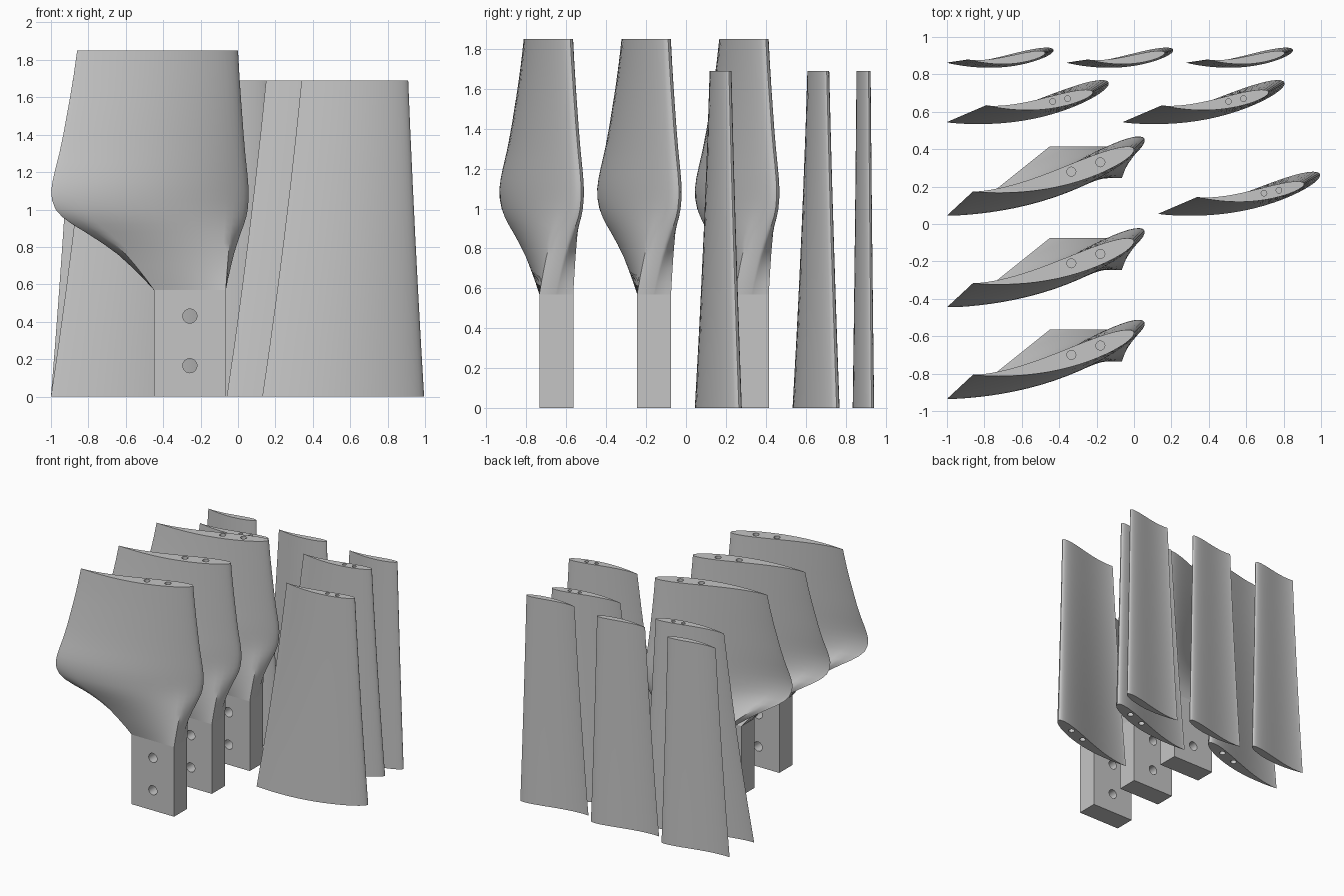
import bpy, bmesh, math
from mathutils import Vector, Matrix

if "Cube" in bpy.data.objects:
    bpy.data.objects.remove(bpy.data.objects["Cube"], do_unlink=True)

grey = bpy.data.materials.new("plain_grey")
grey.use_nodes = True
grey.diffuse_color = (0.56, 0.56, 0.56, 1)
grey.node_tree.nodes["Principled BSDF"].inputs["Base Color"].default_value = (0.56, 0.56, 0.56, 1)

# Chordwise stations, 0 = trailing edge, 1 = leading edge
STEPS = 24
STATIONS = [(1 - math.cos(math.pi * i / STEPS)) / 2 for i in range(STEPS + 1)]
CORNER = STATIONS[5]
LOOP = [(t, 1) for t in STATIONS] + [(t, -1) for t in STATIONS[-2:0:-1]]


def airfoil(trail, lead):
    """Cambered airfoil loop between a trailing and a leading point."""
    trail, chord = Vector(trail), Vector(lead) - Vector(trail)
    normal = Vector((-chord.y, chord.x))
    pts = []
    for t, side in LOOP:
        s = 1 - t
        half = 0.6 * (0.2969 * math.sqrt(s) - 0.126 * s - 0.3516 * s**2
                      + 0.2843 * s**3 - 0.1036 * s**4) * (1 - 0.5 * s**3)
        if t == 0:
            half = 0
        camber = -0.055 * math.sin(math.pi * t**0.8)
        pts.append(trail + chord * t + normal * (camber + side * half))
    return pts


def rectangle(x0, x1, y0, y1):
    """Rectangle loop with the same point order as the airfoil."""
    pts = []
    for t, side in LOOP:
        u = min(max((t - CORNER) / (1 - 2 * CORNER), 0), 1)
        v = side * min(min(t, 1 - t) / CORNER, 1)
        pts.append(Vector((x0 + (x1 - x0) * u, (y0 + y1) / 2 + v * (y1 - y0) / 2)))
    return pts


def morph(a, b, f):
    return [p.lerp(q, f) for p, q in zip(a, b)]


def finish(name, bm):
    bmesh.ops.recalc_face_normals(bm, faces=bm.faces)
    mesh = bpy.data.meshes.new(name)
    bm.to_mesh(mesh)
    bm.free()
    mesh.materials.append(grey)
    obj = bpy.data.objects.new(name, mesh)
    bpy.context.collection.objects.link(obj)
    return obj


def loft(name, sections):
    """Skin a list of (height, loop) sections and cap both ends."""
    bm = bmesh.new()
    rings = [[bm.verts.new((p.x, p.y, z)) for p in loop] for z, loop in sections]
    n = len(LOOP)
    for low, high in zip(rings, rings[1:]):
        for i in range(n):
            j = (i + 1) % n
            bm.faces.new((low[i], low[j], high[j], high[i]))
    bm.faces.new(rings[0][::-1])
    bm.faces.new(rings[-1])
    return finish(name, bm)


def select_only(obj):
    bpy.ops.object.select_all(action='DESELECT')
    obj.select_set(True)
    bpy.context.view_layer.objects.active = obj


def drill(obj, centre, radius, length, axis='Z'):
    """Cut a round hole, then throw the cutter away."""
    bm = bmesh.new()
    turn = Matrix.Rotation(math.pi / 2, 4, 'X') if axis == 'Y' else Matrix()
    bmesh.ops.create_cone(bm, cap_ends=True, segments=24, radius1=radius, radius2=radius,
                          depth=length, matrix=Matrix.Translation(centre) @ turn)
    cutter = finish("hole_cutter", bm)
    cutter.hide_render = True
    select_only(obj)
    mod = obj.modifiers.new("hole", 'BOOLEAN')
    mod.operation = 'DIFFERENCE'
    mod.solver = 'EXACT'
    mod.object = cutter
    bpy.ops.object.modifier_apply(modifier=mod.name)
    bpy.data.objects.remove(cutter, do_unlink=True)


def repeat(obj, offsets):
    """Smooth the part and place its copies."""
    select_only(obj)
    bpy.ops.object.shade_smooth_by_angle(angle=math.radians(35))
    for i, (x, y) in enumerate(offsets, 2):
        twin = obj.copy()
        twin.name = f"{obj.name}_{i}"
        twin.location = (x, y, 0)
        bpy.context.collection.objects.link(twin)


# Root blades: rectangular neck swelling to a wide section, then tapering up
neck = rectangle(-0.45, -0.065, -0.735, -0.565)
bulge = airfoil((-1, -0.935), (0.057, -0.525))
crown = airfoil((-0.86, -0.805), (0, -0.58))
swell = [(0.57, 0), (0.63, 0.1), (0.7, 0.23), (0.76, 0.35), (0.82, 0.5), (0.88, 0.67),
         (0.92, 0.79), (0.96, 0.89), (1.0, 0.955), (1.05, 0.99)]
taper = [(1.1, 0.01), (1.15, 0.06), (1.2, 0.14), (1.25, 0.23), (1.3, 0.32), (1.4, 0.47),
         (1.5, 0.6), (1.6, 0.73), (1.72, 0.87), (1.85, 1)]
root_blade = loft("root_blade", [(z, morph(neck, bulge, f)) for z, f in swell]
                  + [(z, morph(bulge, crown, f)) for z, f in taper])
for x, y in ((-0.335, -0.7), (-0.18, -0.65)):
    drill(root_blade, (x, y, 1.85), 0.024, 0.3)
root_rows = [(0, 0.49), (0, 0.98)]
repeat(root_blade, root_rows)

# Mounting blocks with two through bolt holes
bm = bmesh.new()
bmesh.ops.create_cube(bm, size=1, matrix=Matrix.Translation((-0.2575, -0.65, 0.285))
                      @ Matrix.Diagonal((0.385, 0.17, 0.57, 1)))
block = finish("mounting_block", bm)
for z in (0.165, 0.43):
    drill(block, (-0.2575, -0.65, z), 0.038, 0.4, 'Y')
repeat(block, root_rows)


def tapered_blade(name, low, high, height):
    heights = [i / 6 for i in range(7)]
    return loft(name, [(height * h, morph(low, high, 1.2 * h - 0.2 * h * h)) for h in heights])


# Middle blades with pin holes in both ends
middle = tapered_blade("middle_blade", airfoil((-1, 0.545), (-0.135, 0.755)),
                       airfoil((-0.79, 0.635), (-0.22, 0.705)), 1.69)
for x, y, z, r in ((-0.435, 0.655, 1.69, 0.015), (-0.355, 0.67, 1.69, 0.015),
                   (-0.475, 0.645, 0, 0.024), (-0.32, 0.695, 0, 0.024)):
    drill(middle, (x, y, z), r, 0.3)
repeat(middle, [(0.94, 0), (1.13, -0.49)])

# Tip blades
tip = tapered_blade("tip_blade", airfoil((-1, 0.863), (-0.43, 0.93)),
                    airfoil((-0.885, 0.88), (-0.475, 0.915)), 1.69)
repeat(tip, [(0.64, 0), (1.28, 0)])
